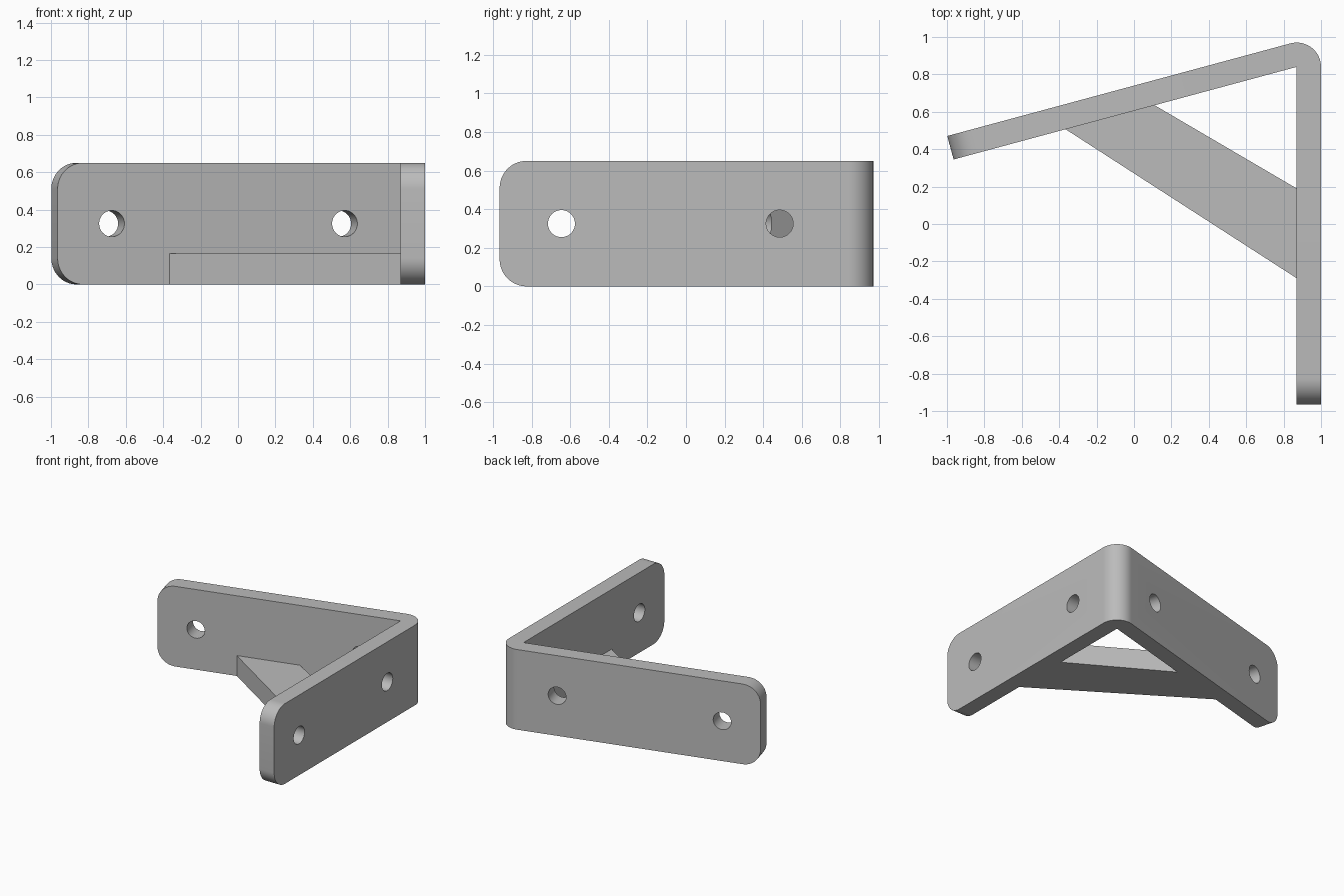
import bpy, bmesh
from math import radians, cos, sin
from mathutils import Vector, Matrix

cube = bpy.data.objects.get("Cube")
if cube:
    bpy.data.objects.remove(cube, do_unlink=True)

HEIGHT, THICK = 0.65, 0.13
INNER = Vector((0.87, 0.84, 0))          # inside corner of the two arms
SLOPE = radians(15.1)
ARMS = [  # direction, outward normal, length, hole distances from the corner
    (Vector((0, -1, 0)), Vector((1, 0, 0)), 1.805, (0.355, 1.485)),
    (Vector((-cos(SLOPE), -sin(SLOPE), 0)), Vector((-sin(SLOPE), cos(SLOPE), 0)), 1.9, (0.31, 1.6)),
]

grey = bpy.data.materials.new("plain grey")
grey.use_nodes = True
grey.diffuse_color = (0.5, 0.5, 0.5, 1)
grey.node_tree.nodes["Principled BSDF"].inputs["Base Color"].default_value = (0.5, 0.5, 0.5, 1)


def make_object(name, bm):
    bmesh.ops.recalc_face_normals(bm, faces=bm.faces)
    mesh = bpy.data.meshes.new(name)
    bm.to_mesh(mesh)
    bm.free()
    mesh.materials.append(grey)
    obj = bpy.data.objects.new(name, mesh)
    bpy.context.collection.objects.link(obj)
    return obj


def extrude_plan(points, height):
    bm = bmesh.new()
    face = bm.faces.new([bm.verts.new(p) for p in points])
    top = bmesh.ops.extrude_face_region(bm, geom=[face])["geom"]
    bmesh.ops.translate(bm, vec=(0, 0, height), verts=[v for v in top if isinstance(v, bmesh.types.BMVert)])
    return bm


# Bent plate: two arms joined by a rounded outer corner
(d1, n1, len1, _), (d2, n2, len2, _) = ARMS
turn = n1.angle(n2)
STEPS = 20
arc = [INNER + Matrix.Rotation(turn * i / STEPS, 3, 'Z') @ n1 * THICK for i in range(STEPS + 1)]
end1, end2 = INNER + d1 * len1, INNER + d2 * len2
bm = extrude_plan([INNER, end1, end1 + n1 * THICK] + arc + [end2 + n2 * THICK, end2], HEIGHT)

# Round the free ends of both arms
end_edges = []
for end, n in ((end1, n1), (end2, n2)):
    for e in bm.edges:
        a, b = (v.co for v in e.verts)
        middle = (a + b) / 2
        flat = Vector((middle.x, middle.y, 0))
        if abs(a.z - b.z) < 0.001 and (flat - end - n * THICK / 2).length < 0.001:
            end_edges.append(e)
bmesh.ops.bevel(bm, geom=end_edges, offset=0.14, segments=14, profile=0.5, affect='EDGES')
bracket = make_object("bracket_arms", bm)

# Screw holes
cutter_bm = bmesh.new()
for d, n, _, distances in ARMS:
    for dist in distances:
        centre = INNER + d * dist + n * THICK / 2 + Vector((0, 0, HEIGHT / 2))
        place = Matrix.Translation(centre) @ n.to_track_quat('Z', 'Y').to_matrix().to_4x4()
        bmesh.ops.create_cone(cutter_bm, cap_ends=True, segments=48, radius1=0.07, radius2=0.07,
                              depth=THICK * 1.5, matrix=place)
cutter = make_object("hole_cutter", cutter_bm)
cutter.hide_render = True
cut = bracket.modifiers.new("holes", 'BOOLEAN')
cut.operation, cut.solver, cut.object = 'DIFFERENCE', 'EXACT', cutter
bpy.ops.object.select_all(action='DESELECT')
bpy.context.view_layer.objects.active = bracket
bracket.select_set(True)
bpy.ops.object.modifier_apply(modifier=cut.name)
bpy.data.objects.remove(cutter, do_unlink=True)
bpy.ops.object.shade_smooth_by_angle(angle=radians(30))

# Diagonal brace across the inside, along the bottom
brace_plan = [INNER + d1 * 0.65, INNER + d1 * 1.13, INNER + d2 * 1.28, INNER + d2 * 0.787]
make_object("diagonal_brace", extrude_plan(brace_plan, 0.165))
